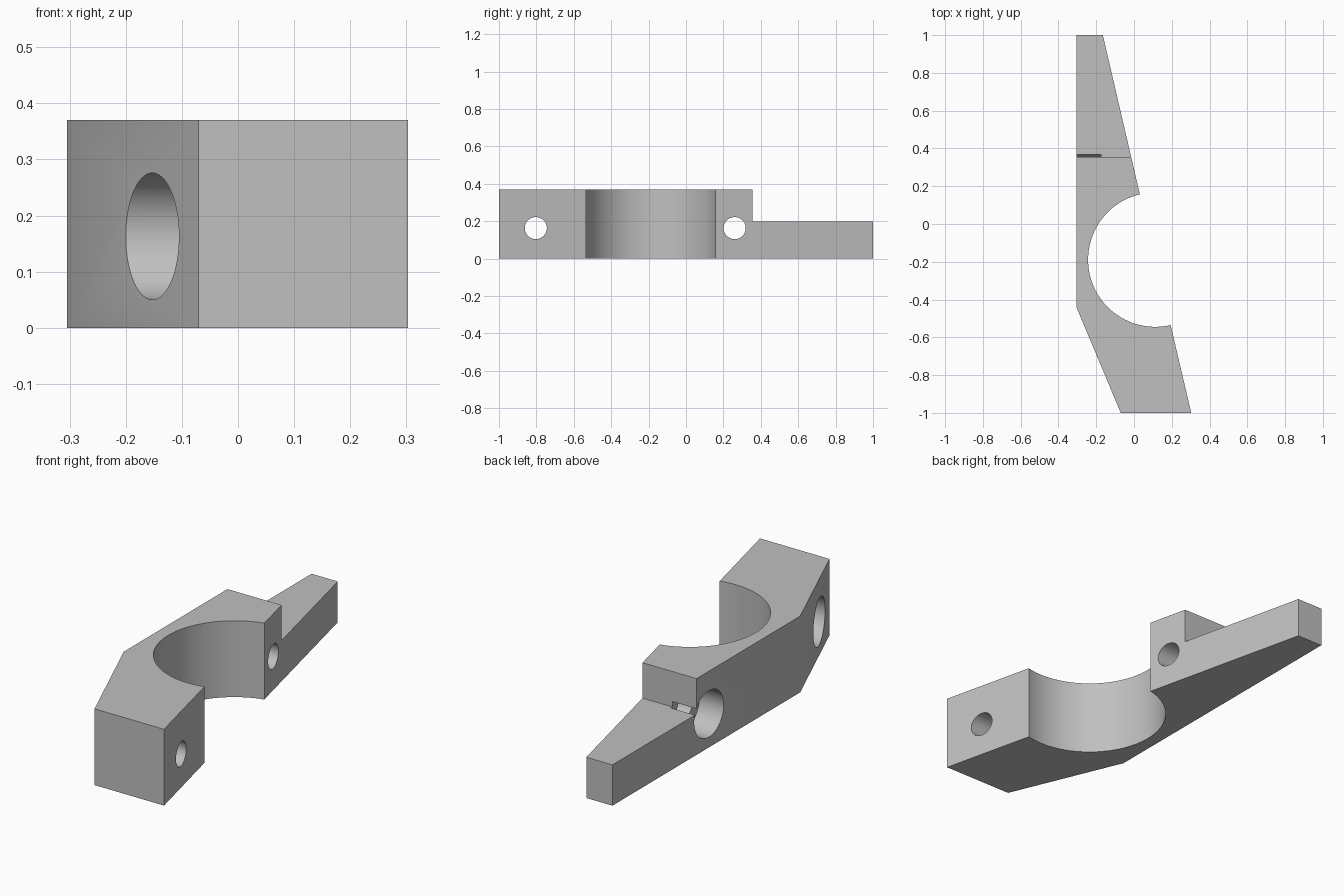
import bpy, bmesh, math
from mathutils import Matrix, Vector

HEIGHT = 0.37
STEP_Y, STEP_Z = 0.355, 0.198
BORE_Z = 0.163

cube = bpy.data.objects.get("Cube")
if cube:
    bpy.data.objects.remove(cube, do_unlink=True)

grey = bpy.data.materials.new("plain grey")
grey.use_nodes = True
colour = (0.53, 0.53, 0.53, 1)
grey.diffuse_color = colour
grey.node_tree.nodes["Principled BSDF"].inputs["Base Color"].default_value = colour


def make_object(name, bm):
    bmesh.ops.recalc_face_normals(bm, faces=bm.faces)
    mesh = bpy.data.meshes.new(name)
    bm.to_mesh(mesh)
    bm.free()
    mesh.materials.append(grey)
    obj = bpy.data.objects.new(name, mesh)
    bpy.context.collection.objects.link(obj)
    return obj


def extrude_profile(name, points, height):
    bm = bmesh.new()
    face = bm.faces.new([bm.verts.new((x, y, 0)) for x, y in points])
    top = bmesh.ops.extrude_face_region(bm, geom=[face])["geom"]
    verts = [v for v in top if isinstance(v, bmesh.types.BMVert)]
    bmesh.ops.translate(bm, verts=verts, vec=(0, 0, height))
    return make_object(name, bm)


def x_cylinder(name, x0, x1, y, radius):
    bm = bmesh.new()
    place = Matrix.Translation(((x0 + x1) / 2, y, BORE_Z)) @ Matrix.Rotation(math.pi / 2, 4, "Y")
    bmesh.ops.create_cone(bm, cap_ends=True, segments=64, radius1=radius,
                          radius2=radius, depth=x1 - x0, matrix=place)
    return make_object(name, bm)


def cut(target, cutter):
    cutter.hide_render = True
    mod = target.modifiers.new("cut", "BOOLEAN")
    mod.operation, mod.solver, mod.object = "DIFFERENCE", "EXACT", cutter
    bpy.context.view_layer.objects.active = target
    bpy.ops.object.modifier_apply(modifier=mod.name)
    bpy.data.objects.remove(cutter, do_unlink=True)


# Half clamp outline: the pipe seat is a half circle on the slanted split face
upper, lower = Vector((0.031, 0.157)), Vector((0.194, -0.535))
centre = (upper + lower) / 2
radius = (upper - lower).length / 2
start = math.atan2(upper.y - centre.y, upper.x - centre.x)
arc = [(centre.x + radius * math.cos(start + math.pi * i / 64),
        centre.y + radius * math.sin(start + math.pi * i / 64)) for i in range(65)]
outline = [(-0.305, 1), (-0.165, 1)] + arc + [(0.303, -1), (-0.07, -1), (-0.305, -0.44)]
body = extrude_profile("clamp_body", outline, HEIGHT)

# Lowered rear arm
step = extrude_profile("arm_step_cutter",
                       [(-1, STEP_Y), (1, STEP_Y), (1, 2), (-1, 2)], 1)
step.data.transform(Matrix.Translation((0, 0, STEP_Z)))
cut(body, step)

# Bolt holes with wide counterbores opening on the outer side
for y, seat_x in ((0.26, -0.175), (-0.803, 0.07)):
    cut(body, x_cylinder("bolt_hole_cutter", -1, 1, y, 0.059))
    cut(body, x_cylinder("counterbore_cutter", -1, seat_x, y, 0.113))

body.select_set(True)
bpy.context.view_layer.objects.active = body
bpy.ops.object.shade_smooth_by_angle(angle=math.radians(25))
